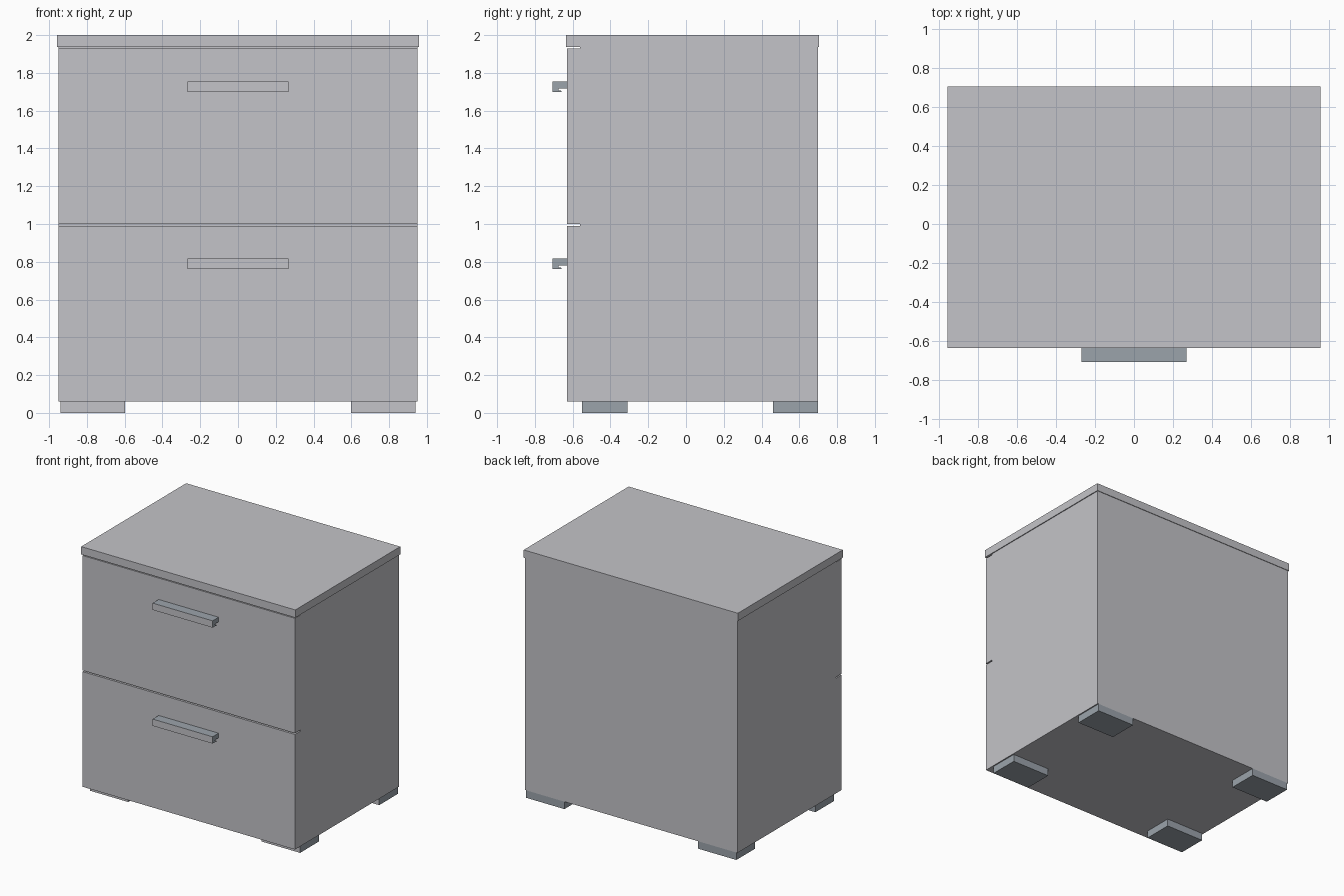
import bpy, bmesh

if "Cube" in bpy.data.objects:
    bpy.data.objects.remove(bpy.data.objects["Cube"])


def material(name, rgb):
    m = bpy.data.materials.new(name)
    m.diffuse_color = (*rgb, 1)
    m.use_nodes = True
    m.node_tree.nodes["Principled BSDF"].inputs["Base Color"].default_value = m.diffuse_color
    return m


pale = material("pale grey", (0.55, 0.55, 0.58))
steel = material("blue grey", (0.33, 0.37, 0.41))


def extrude_x(name, profile, x0, x1, mats, front_pale=False):
    """Extrude a (y, z) profile along x; optionally paint the front faces pale."""
    bm = bmesh.new()
    face = bm.faces.new([bm.verts.new((x0, y, z)) for y, z in profile])
    res = bmesh.ops.extrude_face_region(bm, geom=[face])
    moved = [v for v in res["geom"] if isinstance(v, bmesh.types.BMVert)]
    bmesh.ops.translate(bm, verts=moved, vec=(x1 - x0, 0, 0))
    bmesh.ops.recalc_face_normals(bm, faces=bm.faces)
    if front_pale:
        for f in bm.faces:
            f.material_index = 1 if f.normal.y < -0.9 else 0
    me = bpy.data.meshes.new(name)
    bm.to_mesh(me)
    bm.free()
    for m in mats:
        me.materials.append(m)
    ob = bpy.data.objects.new(name, me)
    bpy.context.collection.objects.link(ob)
    return ob


def rect(y0, y1, z0, z1):
    return [(y0, z0), (y1, z0), (y1, z1), (y0, z1)]


# cabinet with shadow gaps above each drawer front
FRONT, GAP, BACK = -0.63, -0.56, 0.70
extrude_x("cabinet", [
    (FRONT, 0.06), (FRONT, 0.99), (GAP, 0.99), (GAP, 1.0), (FRONT, 1.0),
    (FRONT, 1.928), (GAP, 1.928), (GAP, 1.938), (BACK, 1.938), (BACK, 0.06)],
    -0.95, 0.95, [pale])

# top board
extrude_x("top_board", rect(-0.635, 0.705, 1.937, 2.0), -0.957, 0.957, [pale])

# drawer handles with a hooked lip
for name, z in (("lower_handle", 0.763), ("upper_handle", 1.70)):
    extrude_x(name, [
        (FRONT, z + 0.055), (-0.707, z + 0.055), (-0.707, z), (-0.66, z),
        (-0.66, z + 0.005), (-0.675, z + 0.008), (-0.675, z + 0.018), (FRONT, z + 0.018)],
        -0.268, 0.268, [steel, pale], True)

# feet
for row, y0, y1 in (("front", -0.55, -0.31), ("back", 0.46, 0.70)):
    for side, x0, x1 in (("left", -0.94, -0.597), ("right", 0.597, 0.94)):
        extrude_x(f"{row}_{side}_foot", rect(y0, y1, 0, 0.06), x0, x1, [steel, pale], True)
